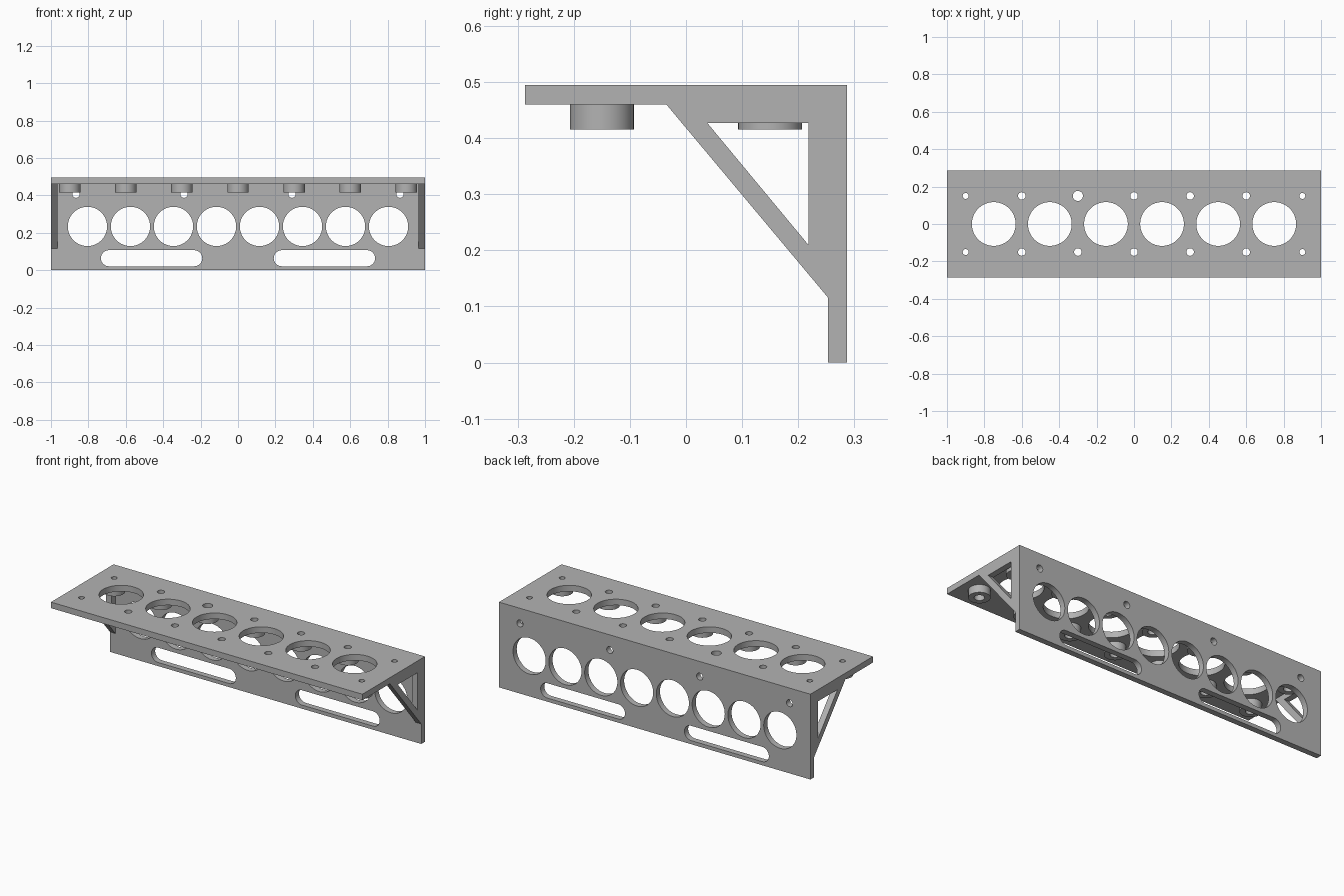
import bpy, bmesh, math
from mathutils import Matrix, Vector

cube = bpy.data.objects.get("Cube")
if cube:
    bpy.data.objects.remove(cube, do_unlink=True)

grey = bpy.data.materials.new("plain_grey")
grey.use_nodes = True
colour = (0.45, 0.45, 0.45, 1)
grey.diffuse_color = colour
bsdf = next(n for n in grey.node_tree.nodes if n.type == 'BSDF_PRINCIPLED')
bsdf.inputs["Base Color"].default_value = colour

# Orientation of each drawing plane
FLAT = Matrix.Identity(4)
UPRIGHT = Matrix.Rotation(math.pi / 2, 4, 'X')
SIDEWAYS = Matrix(((0, 0, 1, 0), (1, 0, 0, 0), (0, 1, 0, 0), (0, 0, 0, 1)))


def rect(u0, v0, u1, v1):
    return [(u0, v0), (u1, v0), (u1, v1), (u0, v1)]


def slot(u, v, r, half=0, n=48):
    """Circle, or a round-ended slot when half is above zero."""
    pts = []
    for end in (1, -1):
        for i in range(n // 2 + (1 if half else 0)):
            a = 2 * math.pi * i / n - end * math.pi / 2
            pts.append((u + end * half + r * math.cos(a), v + r * math.sin(a)))
    return pts


def plate(name, loops, thickness, centre, turn):
    """Extrude an outline, with the remaining loops as openings."""
    curve = bpy.data.curves.new(name, 'CURVE')
    curve.dimensions = '2D'
    curve.fill_mode = 'BOTH'
    curve.extrude = thickness / 2
    for loop in loops:
        spline = curve.splines.new('POLY')
        spline.points.add(len(loop) - 1)
        for p, (u, v) in zip(spline.points, loop):
            p.co = (u, v, 0, 1)
        spline.use_cyclic_u = True
    helper = bpy.data.objects.new(name + "_outline", curve)
    bpy.context.collection.objects.link(helper)
    bpy.context.view_layer.update()
    deps = bpy.context.evaluated_depsgraph_get()
    mesh = bpy.data.meshes.new_from_object(helper.evaluated_get(deps))
    bpy.data.objects.remove(helper, do_unlink=True)
    bpy.data.curves.remove(curve)
    bm = bmesh.new()
    bm.from_mesh(mesh)
    bmesh.ops.remove_doubles(bm, verts=bm.verts, dist=0.0001)
    bm.transform(Matrix.Translation(Vector(centre)) @ turn)
    bmesh.ops.recalc_face_normals(bm, faces=bm.faces)
    bm.to_mesh(mesh)
    bm.free()
    mesh.name = name
    mesh.materials.clear()
    mesh.materials.append(grey)
    obj = bpy.data.objects.new(name, mesh)
    bpy.context.collection.objects.link(obj)
    parts.append(obj)


parts = []
DEPTH, TOP, UNDER = 0.287, 0.495, 0.46
WALL = 0.034
boss_spots = [(0.3 * i, y) for i in range(-3, 4) for y in (-0.15, 0.15)]

# Shelf with six large openings and two rows of screw holes
loops = [rect(-1, -DEPTH, 1, DEPTH)]
loops += [slot(0.3 * i - 0.75, 0, 0.117, n=64) for i in range(6)]
for x, y in boss_spots:
    r = 0.016 if abs(x) > 0.8 else 0.02
    if y > 0 and abs(x + 0.3) < 0.01:
        r = 0.027
    loops.append(slot(x, y, r, n=32))
plate("shelf", loops, TOP - UNDER, (0, 0, (TOP + UNDER) / 2), FLAT)

# Back panel with round openings, cable slots and mounting holes
loops = [rect(-1, 0, 1, UNDER)]
loops += [slot(0.23 * (i - 3.5), 0.234, 0.105, n=64) for i in range(8)]
loops += [slot(s * 0.462, 0.064, 0.043, 0.228) for s in (-1, 1)]
loops += [slot(0.2887 * i, 0.407, 0.02, n=32) for i in (-3, -1, 1, 3)]
plate("back_panel", loops, WALL, (0, DEPTH - WALL / 2, 0), UPRIGHT)

# Open triangular bracket at each end
inner = DEPTH - WALL
outer_edge = [(-0.035, UNDER), (inner, 0.116), (inner, UNDER)]
window = [(0.038, 0.427), (0.218, 0.21), (0.218, 0.427)]
for side, s in (("left", 1), ("right", -1)):
    plate(side + "_bracket", [outer_edge, window], 0.035,
          (s * 0.9825, 0, 0), SIDEWAYS)

# Hollow screw bosses under the shelf
for i, (x, y) in enumerate(boss_spots):
    plate(f"screw_boss_{i + 1}", [slot(0, 0, 0.057), slot(0, 0, 0.027, n=32)],
          0.045, (x, y, UNDER - 0.0225), FLAT)

bpy.ops.object.select_all(action='DESELECT')
for obj in parts:
    obj.select_set(True)
bpy.context.view_layer.objects.active = parts[0]
bpy.ops.object.shade_smooth_by_angle(angle=math.radians(30))
